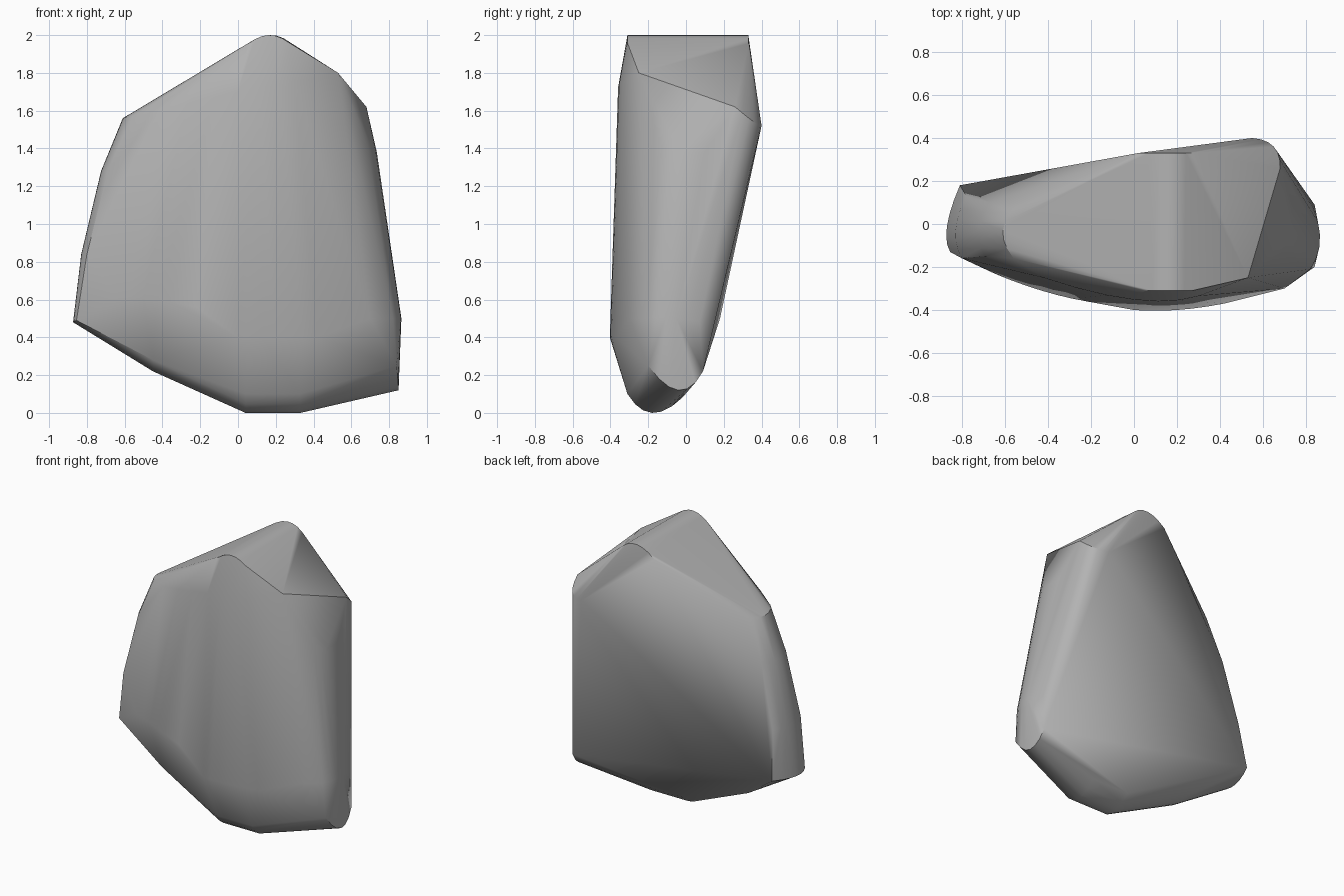
import bpy
import bmesh
import math
from mathutils import Vector

cube = bpy.data.objects.get("Cube")
if cube:
    bpy.data.objects.remove(cube, do_unlink=True)


def arc(start, middle, end, steps=6):
    """Points on a smooth curve that starts, passes the middle and ends."""
    start, middle, end = Vector(start), Vector(middle), Vector(end)
    control = middle * 2 - (start + end) / 2
    points = []
    for step in range(steps + 1):
        t = step / steps
        points.append(start * (1 - t) ** 2 + control * 2 * t * (1 - t) + end * t ** 2)
    return points


def flat_material(name, colour):
    material = bpy.data.materials.new(name)
    material.use_nodes = True
    material.diffuse_color = colour
    shader = material.node_tree.nodes["Principled BSDF"]
    shader.inputs["Base Color"].default_value = colour
    shader.inputs["Roughness"].default_value = 0.9
    return material


outline = []

# Rounded top ridge, front end and back end
outline += arc((0.05, -0.31, 1.95), (0.16, -0.31, 2), (0.27, -0.31, 1.96))
outline += arc((0.02, 0.33, 1.93), (0.16, 0.33, 2), (0.28, 0.33, 1.955))

# Sloping shoulder beside the ridge
outline.append(Vector((0.53, -0.25, 1.8)))
outline += arc((0.68, 0.26, 1.62), (0.65, 0.36, 1.54), (0.55, 0.4, 1.52))

# Rounded edge on the +x side, from top to bottom
outline += arc((0.69, -0.13, 1.4), (0.735, 0.03, 1.38), (0.7, 0.27, 1.38))
outline += arc((0.82, -0.21, 0.5), (0.865, -0.05, 0.5), (0.8, 0.14, 0.47))
outline += arc((0.84, -0.2, 0.25), (0.85, -0.04, 0.12), (0.84, 0.09, 0.22))

# Rounded edge on the -x side, from top to bottom
outline += arc((-0.56, -0.16, 1.57), (-0.61, -0.03, 1.56), (-0.54, 0.09, 1.57))
outline += arc((-0.69, -0.15, 1.28), (-0.725, -0.03, 1.28), (-0.67, 0.1, 1.28))
outline += arc((-0.8, -0.16, 0.84), (-0.83, -0.03, 0.84), (-0.78, 0.13, 0.84))
outline += arc((-0.855, -0.13, 0.49), (-0.87, -0.01, 0.48), (-0.81, 0.18, 0.5))

# Bulging front, upper and lower rims
outline += arc((-0.42, -0.25, 1.6), (0, -0.352, 1.7), (0.3, -0.335, 1.75))
outline += arc((-0.65, -0.23, 0.62), (-0.43, -0.31, 0.6), (-0.22, -0.36, 0.56))
outline += arc((0, -0.4, 0.4), (0.2, -0.4, 0.4), (0.42, -0.37, 0.4))
outline.append(Vector((0.7, -0.3, 0.5)))

# Rounded keel underneath
outline += arc((-0.45, -0.22, 0.28), (-0.45, -0.1, 0.22), (-0.45, 0.02, 0.28))
for x in (0.04, 0.33):
    outline += arc((x, -0.31, 0.1), (x, -0.18, 0), (x, -0.02, 0.08))

# Stone body: a tight skin around all the curves
bm = bmesh.new()
for point in outline:
    bm.verts.new(point)
bmesh.ops.convex_hull(bm, input=bm.verts)
loose = [v for v in bm.verts if not v.link_faces]
bmesh.ops.delete(bm, geom=loose, context="VERTS")
bmesh.ops.dissolve_limit(bm, angle_limit=math.radians(1),
                         verts=bm.verts, edges=bm.edges)
bmesh.ops.recalc_face_normals(bm, faces=bm.faces)
mesh = bpy.data.meshes.new("stone")
bm.to_mesh(mesh)
bm.free()

stone = bpy.data.objects.new("stone", mesh)
bpy.context.collection.objects.link(stone)
mesh.materials.append(flat_material("stone grey", (0.45, 0.45, 0.45, 1)))

# Smooth shading that keeps the hard breaks
for item in bpy.context.selected_objects:
    item.select_set(False)
stone.select_set(True)
bpy.context.view_layer.objects.active = stone
bpy.ops.object.shade_smooth_by_angle(angle=math.radians(30))
